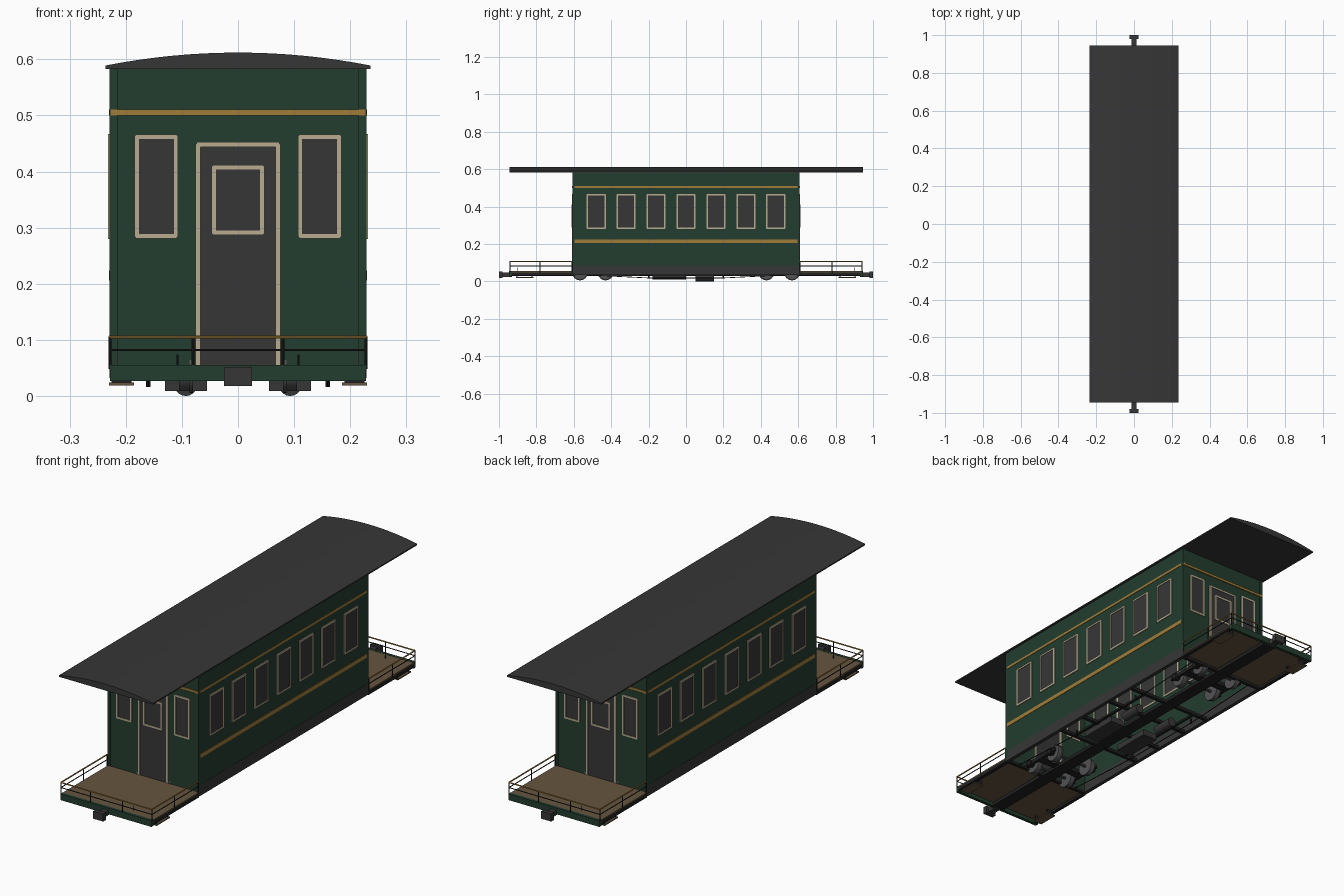
import bpy, bmesh, math
from mathutils import Matrix, Vector

if "Cube" in bpy.data.objects:
    bpy.data.objects.remove(bpy.data.objects["Cube"], do_unlink=True)


def material(name, r, g, b):
    m = bpy.data.materials.new(name)
    m.use_nodes = True
    m.diffuse_color = (r, g, b, 1)
    m.node_tree.nodes["Principled BSDF"].inputs["Base Color"].default_value = (r, g, b, 1)
    return m


GREEN = material("coach green", 0.017, 0.047, 0.028)
CHARCOAL = material("charcoal", 0.038, 0.037, 0.038)
CREAM = material("cream trim", 0.48, 0.41, 0.28)
GOLD = material("gold stripe", 0.35, 0.2, 0.04)
WOOD = material("deck wood", 0.13, 0.09, 0.05)
BLACK = material("black iron", 0.015, 0.015, 0.015)
STEEL = material("wheel steel", 0.085, 0.085, 0.09)


def finish(name, bm, mat, smooth=False):
    me = bpy.data.meshes.new(name)
    bmesh.ops.recalc_face_normals(bm, faces=bm.faces)
    bm.to_mesh(me)
    bm.free()
    me.materials.append(mat)
    ob = bpy.data.objects.new(name, me)
    bpy.context.collection.objects.link(ob)
    if smooth:
        bpy.ops.object.select_all(action="DESELECT")
        ob.select_set(True)
        bpy.context.view_layer.objects.active = ob
        bpy.ops.object.shade_smooth_by_angle()
    return ob


def boxes(name, mat, *specs):
    """Each spec is x0, x1, y0, y1, z0, z1."""
    bm = bmesh.new()
    for x0, x1, y0, y1, z0, z1 in specs:
        size = Vector((abs(x1 - x0), abs(y1 - y0), abs(z1 - z0), 1))
        mid = Vector((x0 + x1, y0 + y1, z0 + z1)) / 2
        bmesh.ops.create_cube(bm, size=1, matrix=Matrix.Translation(mid) @ Matrix.Diagonal(size))
    return finish(name, bm, mat)


def rods(name, mat, radius, pairs, sides=8):
    """Cylinders between pairs of points."""
    bm = bmesh.new()
    for a, b in pairs:
        a, b = Vector(a), Vector(b)
        d = b - a
        turn = d.to_track_quat("Z", "Y").to_matrix().to_4x4()
        bmesh.ops.create_cone(bm, cap_ends=True, segments=sides, radius1=radius, radius2=radius,
                              depth=d.length, matrix=Matrix.Translation((a + b) / 2) @ turn)
    return finish(name, bm, mat, True)


HW, HL, DECK = 0.228, 0.605, 0.945   # body half width, half length, deck end
WALL = 0.013
SIGNS = (-1, 1)


def on_wall(wall, s, u0, u1, d0, d1, z0, z1):
    """Box on a side or end wall; d is the distance outside the wall face."""
    if wall == "side":
        return (s * (HW + d0), s * (HW + d1), u0, u1, z0, z1)
    return (u0, u1, s * (HL + d0), s * (HL + d1), z0, z1)


def window(name, wall, s, u, w, z0, z1, bar=0.008, out=0.004):
    """Dark pane with a corner-notched frame, showing on both wall faces."""
    a, b, n, back = u - w / 2, u + w / 2, bar / 2, -WALL - 0.003
    boxes(name + "_pane", CHARCOAL, on_wall(wall, s, a + n, b - n, back + 0.002, out - 0.002, z0 + n, z1 - n))
    boxes(name + "_frame", CREAM,
          on_wall(wall, s, a, a + bar, back, out, z0 + n / 2, z1 - n / 2),
          on_wall(wall, s, b - bar, b, back, out, z0 + n / 2, z1 - n / 2),
          on_wall(wall, s, a + n / 2, b - n / 2, back, out, z0, z0 + bar),
          on_wall(wall, s, a + n / 2, b - n / 2, back, out, z1 - bar, z1))


# Roof: solid arched section
bm = bmesh.new()
RW, STEPS = 0.236, 16
arc = [(RW * (2 * i / STEPS - 1), 0.612 - 0.023 * (2 * i / STEPS - 1) ** 2) for i in range(STEPS + 1)]
profile = [(-RW, 0.583)] + arc + [(RW, 0.583)]
face = bm.faces.new([bm.verts.new((x, -DECK, z)) for x, z in profile])
ext = bmesh.ops.extrude_face_region(bm, geom=[face])
bmesh.ops.translate(bm, vec=(0, 2 * DECK, 0),
                    verts=[v for v in ext["geom"] if isinstance(v, bmesh.types.BMVert)])
finish("roof", bm, CHARCOAL, True)

# Hollow body, open below
for s in SIGNS:
    side = "left" if s > 0 else "right"
    boxes(side + "_wall", GREEN, on_wall("side", s, -HL, HL, -WALL, 0, 0.08, 0.585))
    boxes(side + "_sill", CHARCOAL, on_wall("side", s, -HL, HL, -0.016, 0.001, 0.035, 0.085))
    boxes(side + "_stripes", GOLD,
          on_wall("side", s, -HL + 0.01, HL - 0.01, 0, 0.002, 0.5, 0.511),
          on_wall("side", s, -HL + 0.01, HL - 0.01, 0, 0.002, 0.206, 0.224))
    for i in range(7):
        window(f"{side}_window_{i + 1}", "side", s, (i - 3) * 0.16, 0.102, 0.28, 0.467)

# Ends with door, platform, railing and coupler
for s in SIGNS:
    end = "back" if s > 0 else "front"
    boxes(end + "_wall", GREEN, on_wall("end", s, -HW, HW, -WALL, 0, 0.045, 0.585))
    boxes(end + "_corner_posts", GREEN,
          *[on_wall("end", s, k * 0.215, k * (HW + 0.001), -WALL, 0.003, 0.055, 0.585) for k in SIGNS])
    boxes(end + "_stripe", GOLD, on_wall("end", s, -0.227, 0.227, 0, 0.005, 0.5, 0.511))
    for k in SIGNS:
        window(f"{end}_window_{'left' if k > 0 else 'right'}", "end", s, k * 0.1455, 0.078, 0.281, 0.466)
    boxes(end + "_door", CHARCOAL, on_wall("end", s, -0.068, 0.068, -WALL - 0.001, 0.002, 0.055, 0.446))
    boxes(end + "_door_frame", CREAM,
          *[on_wall("end", s, k * 0.067, k * 0.076, -WALL - 0.003, 0.005, 0.055, 0.449) for k in SIGNS],
          on_wall("end", s, -0.074, 0.074, -WALL - 0.003, 0.005, 0.444, 0.453))
    window(end + "_door_window", "end", s, 0, 0.095, 0.287, 0.412, out=0.006)

    # Platform deck, beams and steps
    boxes(end + "_deck", WOOD, (-HW, HW, s * (HL - 0.01), s * (DECK - 0.012), 0.044, 0.054))
    boxes(end + "_buffer_beam", GREEN, (-HW, HW, s * (DECK - 0.014), s * DECK, 0.027, 0.055))
    boxes(end + "_deck_sills", BLACK,
          *[(k * 0.213, k * (HW + 0.001), s * HL, s * (DECK - 0.014), 0.032, 0.048) for k in SIGNS])
    boxes(end + "_steps", WOOD, *[(k * 0.185, k * 0.23, s * 0.815, s * 0.91, 0.019, 0.024) for k in SIGNS])
    boxes(end + "_step_hangers", BLACK,
          *[(k * 0.19, k * 0.225, s * y, s * (y + 0.005), 0.022, 0.045) for k in SIGNS for y in (0.82, 0.9)])

    # Railing around the platform
    rx, ry, top = HW, DECK - 0.004, 0.105
    corners = [(-rx, s * (HL + 0.005)), (-rx, s * ry), (rx, s * ry), (rx, s * (HL + 0.005))]

    def run(z):
        return [((*a, z), (*b, z)) for a, b in zip(corners, corners[1:])]
    rods(end + "_top_rail", GOLD, 0.003, run(top))
    rods(end + "_middle_rail", BLACK, 0.002, run(0.082))
    posts = corners + [(k * rx, s * 0.78) for k in SIGNS] + [(k * 0.08, s * ry) for k in SIGNS]
    rods(end + "_rail_posts", BLACK, 0.0025, [((x, y, 0.048), (x, y, top)) for x, y in posts])
    rods(end + "_deck_hooks", BLACK, 0.002,
         [((k * 0.108, s * 0.9, 0.05), (k * 0.108, s * 0.9, 0.074)) for k in SIGNS])

    # Coupler
    boxes(end + "_coupler", CHARCOAL,
          (-0.014, 0.014, s * 0.93, s * 0.985, 0.024, 0.046),
          (-0.025, 0.025, s * 0.98, s * 1.0, 0.018, 0.052))

# Underframe: centre beam, cross members, middle frame
boxes("center_beam", BLACK, (-0.03, 0.03, -0.94, 0.94, 0.028, 0.044))
boxes("cross_members", BLACK,
      *[(-0.215, 0.215, y - 0.008, y + 0.008, 0.032, 0.046) for y in (-0.6, -0.24, -0.09, 0.09, 0.24, 0.6)],
      *[(k * 0.135, k * 0.145, -0.24, 0.24, 0.032, 0.042) for k in SIGNS])
truss, queens = [], []
for k in SIGNS:
    x = k * 0.16
    pts = [(x, -0.6, 0.038), (x, -0.2, 0.018), (x, 0.2, 0.018), (x, 0.6, 0.038)]
    truss += list(zip(pts, pts[1:]))
    queens += [((x, y, 0.016), (x, y, 0.04)) for y in (-0.2, 0.2)]
rods("truss_rods", BLACK, 0.002, truss, 6)
rods("truss_posts", BLACK, 0.004, queens)
boxes("equipment_boxes", CHARCOAL, *[(k * 0.055, k * 0.13, -0.18, 0, 0.009, 0.036) for k in SIGNS])
rods("air_tanks", CHARCOAL, 0.021, [((k * 0.093, 0.05, 0.021), (k * 0.093, 0.15, 0.021)) for k in SIGNS], 20)

# Trucks with two axles each
for s in SIGNS:
    end = "back" if s > 0 else "front"
    axles = (s * 0.43, s * 0.567)
    z = 0.047
    rods(end + "_wheels", STEEL, 0.038,
         [((k * 0.085, y, z), (k * 0.105, y, z)) for k in SIGNS for y in axles], 24)
    rods(end + "_wheel_flanges", STEEL, 0.042,
         [((k * 0.08, y, z), (k * 0.086, y, z)) for k in SIGNS for y in axles], 24)
    rods(end + "_wheel_hubs", BLACK, 0.014,
         [((k * 0.1, y, z), (k * 0.112, y, z)) for k in SIGNS for y in axles], 12)
    rods(end + "_axles", STEEL, 0.006, [((-0.12, y, z), (0.12, y, z)) for y in axles], 10)
    boxes(end + "_truck_frame", BLACK,
          *[(k * 0.112, k * 0.124, s * 0.4, s * 0.6, 0.04, 0.056) for k in SIGNS],
          (-0.12, 0.12, s * 0.48, s * 0.517, 0.036, 0.054))
    boxes(end + "_axle_boxes", BLACK,
          *[(k * 0.11, k * 0.13, y - 0.011, y + 0.011, 0.034, 0.058) for k in SIGNS for y in axles])
